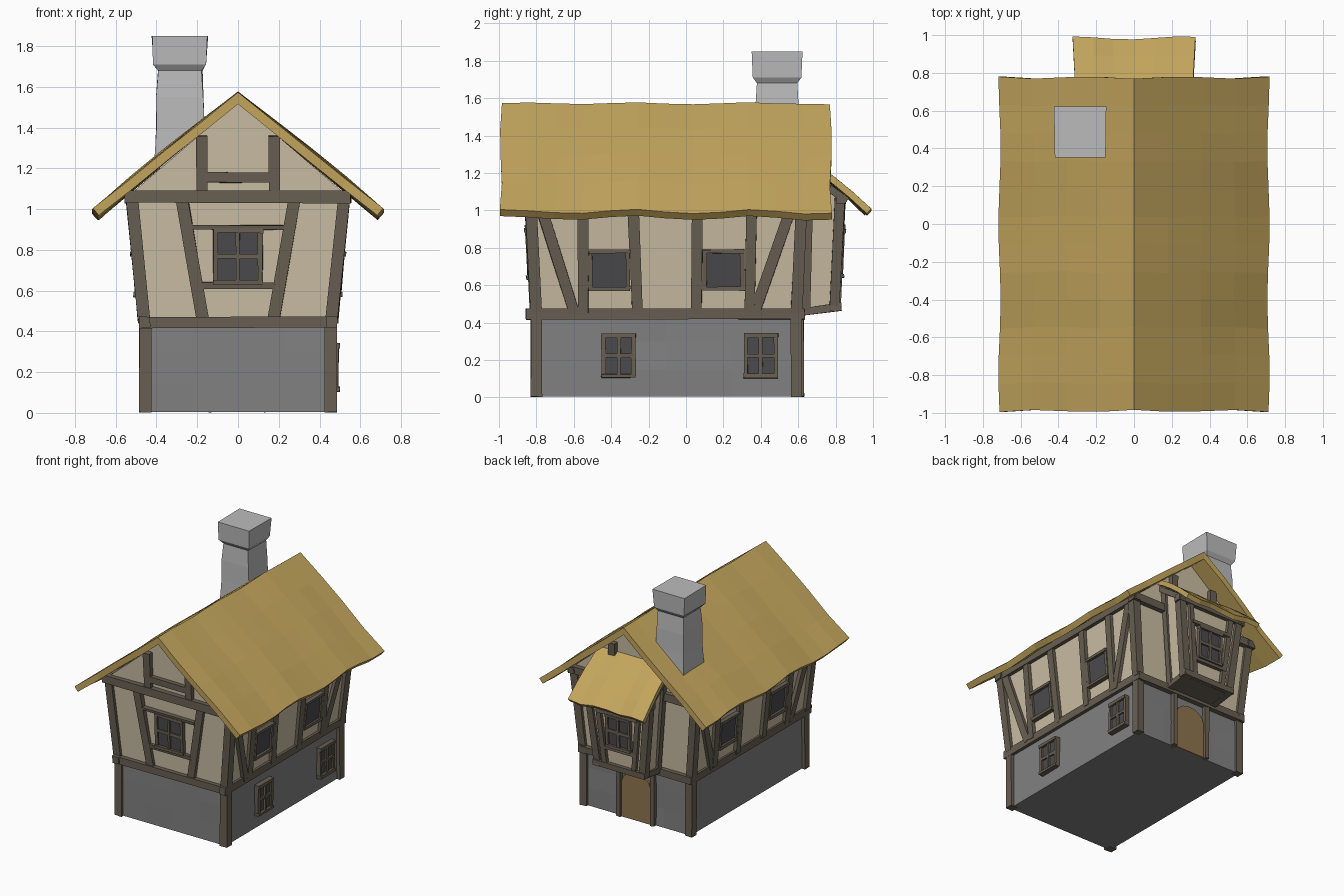
import bpy, bmesh, random
from math import sin, cos, pi
from mathutils import Vector

if "Cube" in bpy.data.objects:
    bpy.data.objects.remove(bpy.data.objects["Cube"])

random.seed(4)
V = Vector


def material(name, rgb):
    m = bpy.data.materials.new(name)
    m.diffuse_color = (*rgb, 1)
    m.use_nodes = True
    m.node_tree.nodes["Principled BSDF"].inputs["Base Color"].default_value = m.diffuse_color
    return m


PLASTER = material("plaster", (0.60, 0.51, 0.37))
WOOD = material("timber", (0.14, 0.115, 0.085))
THATCH = material("thatch", (0.55, 0.38, 0.11))
STONE = material("stone", (0.22, 0.22, 0.22))
PALE = material("chimney_stone", (0.5, 0.5, 0.5))
GLASS = material("glass", (0.07, 0.07, 0.075))
DOOR = material("door_wood", (0.28, 0.18, 0.08))
meshes = {}


def part(name, mat):
    return meshes.setdefault(name, (bmesh.new(), mat))[0]


def beam(name, p, q, w=0.055, d=0.05, n=(0, 1, 0), mat=WOOD, jit=0.003):
    """Box from p to q, w wide across the wall and d deep along the wall normal n."""
    bm = part(name, mat)
    p, q = V(p), V(q)
    side = (q - p).cross(V(n)).normalized()
    out = side.cross(q - p).normalized()
    ring = [[bm.verts.new(e + side * a * w / 2 + out * b * d / 2 +
                          V([random.uniform(-jit, jit) for _ in range(3)]))
             for a, b in ((-1, -1), (1, -1), (1, 1), (-1, 1))] for e in (p, q)]
    skin(bm, ring)


def skin(bm, rings):
    """Join rings of vertices into a closed tube with end caps."""
    k = len(rings[0])
    for a, b in zip(rings, rings[1:]):
        for i in range(k):
            j = (i + 1) % k
            bm.faces.new((a[i], a[j], b[j], b[i]))
    bm.faces.new(rings[0][::-1])
    bm.faces.new(rings[-1])


def loft(name, rings, mat):
    bm = part(name, mat)
    skin(bm, [[bm.verts.new(c) for c in r] for r in rings])
    return bm


# Wall surfaces: (along, height) -> point; the upper storey leans outwards
def lean(z):
    return max(0, (z - 0.44) / 0.64)


def front(u, z): return (u, -0.81 - 0.03 * lean(z), z)
def back(u, z): return (u, 0.60 + 0.03 * lean(z), z)
def right(u, z): return (0.465 + 0.055 * lean(z), u, z)
def left(u, z): return (-0.465 - 0.055 * lean(z), u, z)
def bay(u, z): return (u, 0.80 + 0.03 * lean(z), z)


def window(name, wall, n, u0, u1, z0, z1, cross=True, w=0.022):
    um, zm = (u0 + u1) / 2, (z0 + z1) / 2
    beam(name + "_glass", wall(um, z0), wall(um, z1), u1 - u0, 0.03, n, GLASS, 0)
    bars = [((u0, z0), (u0, z1)), ((u1, z0), (u1, z1))]
    if cross:
        bars += [((um, z0), (um, z1)), ((u0, zm), (u1, zm))]
    for a, b in bars:
        beam(name + "_frame", wall(*a), wall(*b), w, 0.055, n)
    for z in (z0, z1):
        beam(name + "_frame", wall(u0 - 0.012, z), wall(u1 + 0.012, z), w, 0.07, n)


# Stone ground floor, cut into blocks and roughened
bm = loft("stone_base", [[(-0.46, -0.81, z), (0.46, -0.81, z), (0.46, 0.60, z), (-0.46, 0.60, z)]
                         for z in (0.004, 0.15, 0.3, 0.45)], STONE)
bmesh.ops.subdivide_edges(bm, edges=[e for e in bm.edges if abs(e.verts[0].co.z - e.verts[1].co.z) < 0.01],
                          cuts=3, use_grid_fill=True)
for v in bm.verts:
    if 0.1 < v.co.z < 0.4:
        v.co += V((random.uniform(-0.005, 0.005), random.uniform(-0.005, 0.005), 0))

# Plastered upper storey with its gables
profile = [(-0.465, 0.44), (0.465, 0.44), (0.52, 1.08), (0, 1.525), (-0.52, 1.08)]
loft("upper_walls", [[w(x, min(z, 1.08))[:2] + (z,) for x, z in profile] for w in (front, back)], PLASTER)

# Corner posts and storey beams
for s in (-1, 1):
    for y, o in ((-0.80, -1), (0.59, 1)):
        beam("lower_corner_posts", (s * 0.455, y, 0.003), (s * 0.455, y, 0.44), 0.06, 0.06, jit=0.002)
        beam("upper_corner_posts", (s * 0.46, y, 0.46), (s * 0.522, y + o * 0.03, 1.08), 0.06, 0.06)
    beam("storey_beams", (s * 0.46, -0.855, 0.445), (s * 0.46, 0.635, 0.445), 0.055, 0.055, (1, 0, 0))
    beam("eaves_beams", (s * 0.522, -0.86, 1.055), (s * 0.522, 0.67, 1.055), 0.05, 0.05, (1, 0, 0))
for wall, o in ((front, -1), (back, 1)):
    beam("storey_beams", wall(-0.48, 0.445), wall(0.48, 0.445), 0.055, 0.07)
    beam("gable_beams", wall(-0.555, 1.06), wall(0.555, 1.06), 0.06, 0.07)
    beam("gable_frame", wall(-0.17, 1.155), wall(0.17, 1.155), 0.05, 0.05)
    for s in (-1, 1):
        beam("gable_frame", wall(s * 0.178, 1.08), wall(s * 0.178, 1.36), 0.055, 0.05)

# Front window with slanted braces
for s in (-1, 1):
    beam("front_braces", front(s * 0.175, 0.46), front(s * 0.275, 1.05), 0.06)
beam("front_braces", front(-0.18, 0.625), front(0.18, 0.625), 0.03, 0.05)
beam("front_braces", front(-0.225, 0.91), front(0.225, 0.91), 0.025, 0.06)
window("front_window", front, (0, 1, 0), -0.11, 0.11, 0.64, 0.895)

# Side framing and windows; only the right wall has ground floor windows
X = (1, 0, 0)
for name, wall in (("right", right), ("left", left)):
    for a, b in ((-0.55, -0.55), (-0.26, -0.285), (0.055, 0.06), (0.34, 0.35), (-0.595, -0.79), (0.365, 0.58)):
        beam(name + "_framing", wall(a, 0.45), wall(b, 1.06), 0.058, 0.05, X)
    for y in (-0.41, 0.2):
        window(name + "_upper_window", wall, X, y - 0.1, y + 0.1, 0.58, 0.78, False)
for y in (-0.36, 0.4):
    window("right_lower_window", right, X, y - 0.08, y + 0.08, 0.115, 0.33)

# Arched back door and its posts
arch = [(0.125, 0.004)] + [(0.125 * cos(a * pi / 6), 0.28 + 0.09 * sin(a * pi / 6)) for a in range(7)] + [(-0.125, 0.004)]
loft("back_door", [[(x, y, z) for x, z in arch] for y in (0.58, 0.615)], DOOR)
for s in (-1, 1):
    beam("door_posts", back(s * 0.145, 0.004), back(s * 0.145, 0.43), 0.035, 0.06)

# Flared bay over the door
bayside = [(0.57, 0.45, 0.2), (0.80, 0.48, 0.2), (0.83, 1.09, 0.27), (0.57, 1.30, 0.27)]
loft("bay_walls", [[(s * w, y, z) for y, z, w in bayside] for s in (-1, 1)], PLASTER)
for s in (-1, 1):
    beam("bay_posts", (s * 0.195, 0.795, 0.48), (s * 0.265, 0.825, 1.09), 0.055, 0.055)
    beam("bay_posts", (s * 0.195, 0.64, 0.46), (s * 0.265, 0.66, 1.18), 0.045, 0.045)
    beam("bay_sill", (s * 0.195, 0.60, 0.455), (s * 0.195, 0.83, 0.485), 0.04, 0.05, X)
    beam("bay_braces", bay(s * 0.125, 0.5), bay(s * 0.185, 1.07), 0.04)
    beam("bay_top_beams", (s * 0.268, 0.6, 1.24), (s * 0.268, 0.86, 1.05), 0.04, 0.05, X)
beam("bay_sill", (-0.225, 0.80, 0.485), (0.225, 0.80, 0.485), 0.04, 0.06)
beam("bay_floor", (0, 0.58, 0.447), (0, 0.80, 0.472), 0.4, 0.02, (0, 0, 1))
beam("bay_top_beams", (-0.30, 0.83, 1.06), (0.30, 0.83, 1.06), 0.05, 0.05)
beam("bay_braces", bay(-0.15, 0.63), bay(0.15, 0.63), 0.03)
beam("bay_braces", bay(-0.17, 0.91), bay(0.17, 0.91), 0.03, 0.06)
window("bay_window", bay, (0, 1, 0), -0.095, 0.095, 0.65, 0.89)


# Wavy thatched roofs: a bent grid given thickness
def roof(name, nu, nv, shape, thick):
    bm = part(name, THATCH)
    g = [[bm.verts.new(shape(i / nu, j / nv)) for j in range(nv + 1)] for i in range(nu + 1)]
    for i in range(nu):
        for j in range(nv):
            bm.faces.new((g[i][j], g[i + 1][j], g[i + 1][j + 1], g[i][j + 1]))
    return name, thick


def main_shape(u, v):
    t = 2 * u - 1
    a = abs(t)
    wave = 0.008 * sin(v * 17 + 1) * (0.4 + a)
    return (t * (0.712 + 0.006 * sin(v * 14)),
            -0.99 + 1.765 * v + 0.006 * cos(a * 9 + v * 3),
            1.572 - 0.58 * a + 0.018 * sin(pi * a) * sin(pi * v) + wave + random.uniform(-0.003, 0.003))


def bay_shape(u, v):
    return ((u - 0.5) * (0.61 + 0.04 * v), 0.61 + 0.375 * v + 0.008 * cos(u * 7) * v,
            1.30 - 0.295 * v + 0.02 * sin(pi * v) + 0.008 * sin(u * 13) * v)


thickness = dict([roof("main_roof", 8, 12, main_shape, 0.045), roof("bay_roof", 6, 4, bay_shape, 0.035)])

# Chimney with flared cap
loft("chimney", [[(-0.285 + a * h + random.uniform(-0.004, 0.004), 0.487 + b * h, z)
                  for a, b in ((-1, -1), (1, -1), (1, 1), (-1, 1))]
                 for z, h in ((1.2, 0.125), (1.4, 0.118), (1.55, 0.116), (1.68, 0.108),
                              (1.71, 0.13), (1.85, 0.136))], PALE)

# Turn the collected meshes into objects
for name, (bm, mat) in meshes.items():
    if name not in thickness:
        bmesh.ops.recalc_face_normals(bm, faces=bm.faces)
    me = bpy.data.meshes.new(name)
    bm.to_mesh(me)
    bm.free()
    me.materials.append(mat)
    ob = bpy.data.objects.new(name, me)
    bpy.context.collection.objects.link(ob)
    if name in thickness:
        mod = ob.modifiers.new("thickness", "SOLIDIFY")
        mod.thickness, mod.offset, mod.use_even_offset = thickness[name], -1, True
